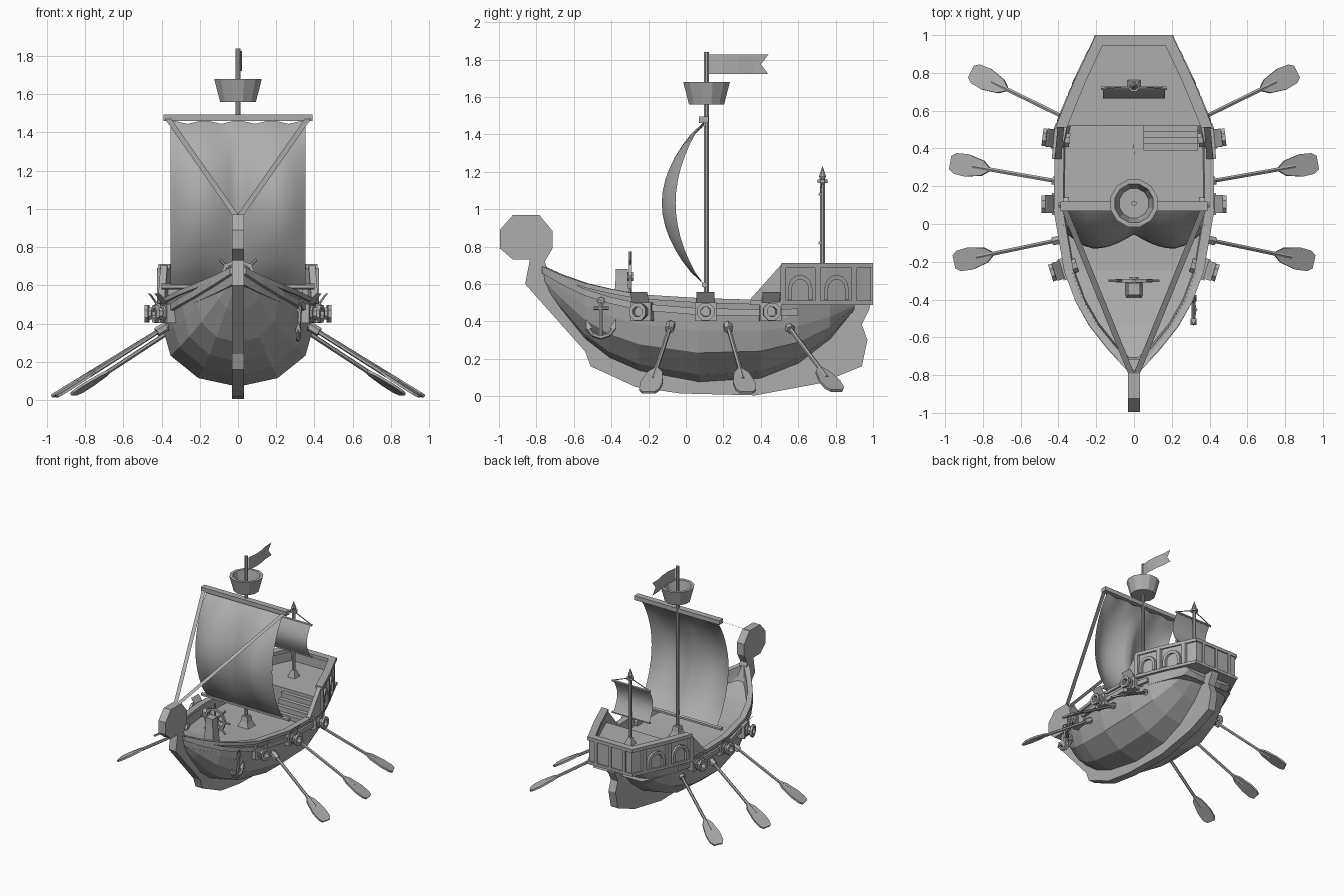
import bpy, bmesh, math
from mathutils import Vector, Matrix

if "Cube" in bpy.data.objects:
    bpy.data.objects.remove(bpy.data.objects["Cube"])

grey = bpy.data.materials.new("plain grey")
grey.diffuse_color = (0.42, 0.42, 0.42, 1)
grey.use_nodes = True
grey.node_tree.nodes["Principled BSDF"].inputs["Base Color"].default_value = grey.diffuse_color

def mesh(name, verts, faces, smooth=False, mirror=False, thick=0):
    me = bpy.data.meshes.new(name)
    me.from_pydata([tuple(v) for v in verts], [], faces)
    bm = bmesh.new()
    bm.from_mesh(me)
    bmesh.ops.recalc_face_normals(bm, faces=bm.faces)
    if mirror:
        geo = bmesh.ops.duplicate(bm, geom=bm.verts[:] + bm.edges[:] + bm.faces[:])["geom"]
        bmesh.ops.scale(bm, vec=(-1, 1, 1), verts=[g for g in geo if isinstance(g, bmesh.types.BMVert)])
        bmesh.ops.reverse_faces(bm, faces=[g for g in geo if isinstance(g, bmesh.types.BMFace)])
    bm.to_mesh(me)
    bm.free()
    me.materials.append(grey)
    for p in me.polygons:
        p.use_smooth = smooth
    ob = bpy.data.objects.new(name, me)
    bpy.context.collection.objects.link(ob)
    if thick:
        mod = ob.modifiers.new("thickness", 'SOLIDIFY')
        mod.thickness, mod.offset = thick, -1
    return ob

def loft(name, rings, closed=True, caps=True, **kw):
    n = len(rings[0])
    faces = [(i*n + j, i*n + (j+1) % n, (i+1)*n + (j+1) % n, (i+1)*n + j)
             for i in range(len(rings)-1) for j in range(n if closed else n-1)]
    if closed and caps:
        faces += [tuple(range(n)), tuple((len(rings)-1)*n + j for j in range(n))]
    return mesh(name, [v for r in rings for v in r], faces, **kw)

def prism(name, outline, offset, **kw):
    o = Vector(offset)
    pts = [Vector(p) for p in outline]
    return loft(name, [[p - o/2 for p in pts], [p + o/2 for p in pts]], **kw)

def box(name, lo, hi, **kw):
    (a, b, c), (d, e, f) = lo, hi
    return loft(name, [[(a, b, z), (d, b, z), (d, e, z), (a, e, z)] for z in (c, f)], **kw)

def turned(name, start, end, profile, sides=8, **kw):
    """profile: (fraction along the axis, radius)"""
    a, b = Vector(start), Vector(end)
    q = (b - a).to_track_quat('Z', 'Y')
    rings = [[a + (b-a)*t + q @ Vector((r*math.cos(2*math.pi*(k+.5)/sides), r*math.sin(2*math.pi*(k+.5)/sides), 0))
              for k in range(sides)] for t, r in profile]
    return loft(name, rings, **kw)

def rod(name, a, b, r, sides=6, **kw):
    return turned(name, a, b, [(0, r), (1, r)], sides, **kw)

def strip(name, pts, x0, x1, z0, z1):
    return loft(name, [[(max(x+x0, 0), y, z+z0), (x+x1, y, z+z0), (x+x1, y, z+z1), (max(x+x0, 0), y, z+z1)]
                       for x, y, z in pts], mirror=True)

# hull stations: y, half width, sheer height, bottom height
ST = [(-.77, .025, .69, .6), (-.67, .12, .645, .46), (-.54, .225, .6, .3), (-.41, .3, .57, .2), (-.25, .36, .54, .13),
      (.07, .415, .52, .07), (.4, .41, .51, .09), (.6, .365, .5, .17), (.77, .295, .5, .3), (.9, .235, .5, .46)]
SEC = [(1, 1), (.96, .78), (.93, .62), (.85, .36), (.5, .1), (0, 0)]
half = [[(w*f, y, b + (t-b)*g) for f, g in SEC] for y, w, t, b in ST]
hull = loft("hull", [r + [(-x, y, z) for x, y, z in r[-2::-1]] for r in half], closed=False, thick=.03)
deck = [[(s*w*.955, y, t-.085) for s in (-1, 1)] for y, w, t, b in ST]
loft("main_deck", deck, closed=False)
end = half[-1]
mesh("stern_plate", end + [(-x, y, z) for x, y, z in end[-2::-1]], [tuple(range(2*len(SEC)-1))])
sheer = [(w, y, t) for y, w, t, b in ST]
strip("rail", sheer[:7], -.04, .01, -.02, .005)
strip("wale", [(w*.975, y, t - (t-b)*.15) for y, w, t, b in ST[:8]], -.02, .018, -.018, .018)

# keel plate with scrolled stem head
KEEL = [(-.925, .97), (-.785, .97), (-.715, .885), (-.715, .79), (-.755, .72), (-.735, .66), (-.70, .56), (-.54, .32),
        (-.41, .21), (-.25, .14), (.07, .08), (.4, .1), (.6, .18), (.77, .31), (.88, .5), (.985, .5), (.98, .465),
        (.94, .385), (.97, .3), (.94, .16), (.72, .07), (.37, .005), (-.03, .015), (-.27, .05), (-.51, .16),
        (-.54, .24), (-.86, .6), (-.835, .73), (-.925, .73), (-.995, .79), (-.995, .89)]
prism("keel", [(0, y, z) for y, z in KEEL], (.065, 0, 0))

# stern castle
CW = [(.42, .345, .52), (.405, .51, .705), (.31, .745, .705), (.195, .99, .705)]
loft("castle_walls", [[(x-.035, y, .49), (x, y, .49), (x, y, t), (x-.035, y, t)] for x, y, t in CW], mirror=True)
box("castle_back", (-.195, .955, .49), (.195, .99, .705))
strip("castle_cap", CW[1:], -.05, .012, -.02, .008)
strip("castle_sill", [(x, y, .5) for x, y, t in CW], -.04, .015, -.012, .012)
box("castle_back_cap", (-.207, .945, .685), (.207, 1, .713))
box("castle_back_sill", (-.21, .96, .488), (.21, 1, .512))
for z, name in ((.495, "castle_floor"), (.6, "castle_deck")):
    o = [(.375, .53, z), (.295, .745, z), (.185, .975, z)]
    prism(name, o + [(-x, y, z) for x, y, z in reversed(o)], (0, 0, .012))
box("castle_front", (-.37, .52, .42), (.37, .54, .606))
for i in range(4):
    box("stair", (.05, .39+.033*i, .42), (.34, .53, .46+.04*i))

# arched windows and posts on the castle sides
def on_wall(y, z, out):
    a, b = (CW[1], CW[2]) if y < .745 else (CW[2], CW[3])
    t = (y-a[1])/(b[1]-a[1])
    return (a[0] + (b[0]-a[0])*t + out, y, z)

for yc in (.61, .805):
    arch = lambda r, h, o: [on_wall(yc-r, .515, o), *[on_wall(yc-r*math.cos(math.pi*k/6), .575+h*math.sin(math.pi*k/6), o)
                            for k in range(7)], on_wall(yc+r, .515, o)]
    loft("window_frame", [arch(.045, .05, 0), arch(.045, .05, .018), arch(.065, .075, .018), arch(.065, .075, 0)],
         closed=False, mirror=True)
for y in (.52, .705, .9):
    loft("castle_post", [[on_wall(y-.015, z, 0), on_wall(y-.015, z, .018), on_wall(y+.015, z, .018), on_wall(y+.015, z, 0)]
                         for z in (.51, .69)], mirror=True)
for x in (-.13, 0, .13):
    box("back_post", (x-.012, .985, .51), (x+.012, .999, .69))

# main mast, lookout and yards
rod("main_mast", (0, .11, .43), (0, .11, 1.84), .014, 8)
turned("mast_foot", (0, .11, .43), (0, .11, .52), [(0, .07), (.5, .045), (1, .035)], 4)
turned("lookout", (0, .11, 1.56), (0, .11, 1.68), [(0, 0), (0, .097), (1, .129), (1, .105), (.1, .08), (.1, 0)], 12, caps=False)
box("upper_yard", (-.39, .07, 1.46), (.39, .12, 1.495))
rod("lower_yard", (-.4, .1, .595), (.4, .1, .595), .016)

# double-bellied main sail
def sail_point(u, v):
    x = -.352 + .704*u
    s = abs(x)/.352
    belly = .15 + .075*math.sin(math.pi*min(1, s/.58/2) if s < .58 else math.pi*(.5 + (s-.58)/.84))
    z = .6 + .865*v - .02*math.sin(math.pi*4*u)**2*v**8
    return (x, .095 - belly*math.sin(math.pi*v)**.8, z)
loft("main_sail", [[sail_point(u/16, v/14) for u in range(17)] for v in range(15)], closed=False, smooth=True)

# flat stays from the yard to the stem head
mesh("forestay", [(.385, .08, 1.475), (.352, .08, 1.475), (-.005, -.8, .965), (.028, -.8, .965)], [(0, 1, 2, 3)], mirror=True)

# swallow-tailed pennant
wave = lambda y: .01 + .012*math.sin((y-.12)*16)
top = [(wave(y), y, 1.826) for y in (.12, .2, .28, .36, .44)]
mid = [(wave(y), y, 1.775) for y in (.12, .2, .28, .36, .40)]
low = [(x, y, 1.722) for x, y, z in top]
loft("pennant", [top, mid, low], closed=False)

# mizzen mast and sail
rod("mizzen_mast", (0, .73, .6), (0, .73, 1.17), .014, 8)
turned("mizzen_finial", (0, .73, 1.14), (0, .73, 1.23), [(0, .03), (.2, .03), (.2, .014), (.4, .02), (1, .001)], 8)
turned("mizzen_foot", (0, .73, .6), (0, .73, .66), [(0, .05), (1, .02)], 4)
loft("mizzen_sail", [[(x, .715 - .05*math.sin(math.pi*k/8), .82 + .26*k/8) for x in (-.165, .165)] for k in range(9)],
     closed=False, smooth=True)
for z in (.82, 1.08):
    rod("mizzen_yard", (-.175, .718, z), (.175, .718, z), .01)
rod("mizzen_rope", (.165, .718, 1.085), (0, .728, 1.15), .004, 4, mirror=True)

# oars with flat blades
for y0, x0, tip in ((.55, .34, (.86, .805, .03)), (.225, .4, (.97, .325, .02)), (-.085, .4, (.95, -.2, .02))):
    a, b = Vector((x0, y0, .37)), Vector(tip)
    d = (b-a).normalized()
    side = d.cross(Vector((0, 0, 1))).normalized()
    rod("oar_shaft", a - d*.06, b - d*.14, .012, mirror=True)
    shape = [(.24, .012), (.2, .04), (.1, .06), (.03, .055), (0, .035)]
    o = [b - d*t + side*w for t, w in shape] + [b - d*t - side*w for t, w in reversed(shape)]
    prism("oar_blade", o, d.cross(side)*.014, mirror=True)
    turned("oar_lock", a - d*.03, a + d*.03, [(0, .025), (1, .025)], 6, mirror=True)

# cannons, port frames and lifted lids
for y, x, turn in ((-.235, .36, -.3), (.105, .405, 0), (.45, .4, .12)):
    d = Vector((math.cos(turn), math.sin(turn), 0))
    s = Vector((-d.y, d.x, 0))
    c = Vector((x, y, .452))
    up = Vector((0, 0, 1))
    turned("cannon", c - d*.06, c + d*.085, [(0, .04), (.55, .036), (.6, .046), (.7, .046), (.72, .034), (.85, .034),
           (.87, .05), (1, .05), (1, .028), (.75, .026)], 8, mirror=True)
    prism("gun_port", [c + s*a + up*b for a, b in ((-.058, -.05), (.058, -.05), (.058, .05), (-.058, .05))], d*.06, mirror=True)
    lid = [c + s*a + d*o + up*z for a, o, z in ((-.048, .02, .045), (.048, .02, .045), (.048, .06, .1), (-.048, .06, .1))]
    prism("port_lid", lid, (.01, 0, .01), mirror=True)

# anchor hanging on the starboard bow
A = Vector((.315, -.455, .3))
rod("anchor_shank", A + Vector((0, 0, .02)), A + Vector((.01, 0, .2)), .011)
rod("anchor_stock", A + Vector((0, -.04, .17)), A + Vector((0, .04, .17)), .009)
arc = [A + Vector((0, .075*math.sin(t), .09-.075*math.cos(t))) for t in (-1.3, -.65, 0, .65, 1.3)]
for p, q in zip(arc, arc[1:]):
    rod("anchor_arm", p, q, .012)
for p, s in ((arc[0], -1), (arc[-1], 1)):
    turned("anchor_fluke", p - Vector((0, s*.01, .01)), p + Vector((0, s*.005, .04)), [(0, .024), (1, .002)], 4)
ring = [A + Vector((.01, .02*math.cos(t), .21+.02*math.sin(t))) for t in [math.pi*k/4 for k in range(9)]]
for p, q in zip(ring, ring[1:]):
    rod("anchor_ring", p, q, .005, 4)

# steering wheel and its stand
W = Vector((0, -.3, .64))
rim = [W + Vector((.09*math.cos(math.pi*k/4), 0, .09*math.sin(math.pi*k/4))) for k in range(9)]
for p, q in zip(rim, rim[1:]):
    rod("wheel_rim", p, q, .012, 4)
    rod("wheel_spoke", W, W + (p-W)*1.5, .008)
rod("wheel_hub", W - Vector((0, .05, 0)), W + Vector((0, .02, 0)), .025, 8)
turned("wheel_stand", (0, -.345, .45), (0, -.345, .68), [(0, .065), (.8, .045), (1, .045)], 4)
